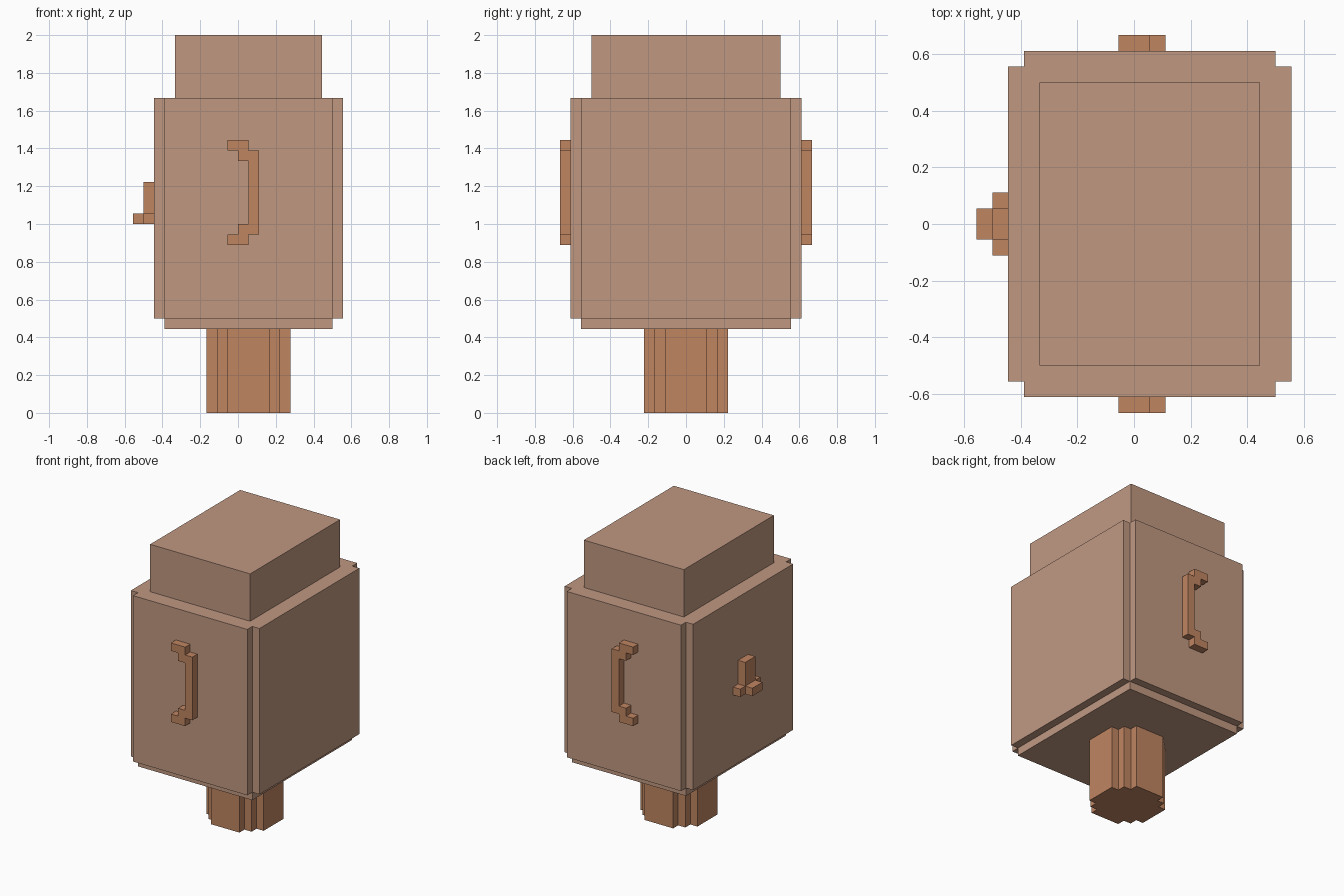
import bpy, bmesh
from mathutils import Vector

if "Cube" in bpy.data.objects:
    bpy.data.objects.remove(bpy.data.objects["Cube"])

U = 1 / 18  # one block unit


def material(name, rgb):
    m = bpy.data.materials.new(name)
    m.diffuse_color = (*rgb, 1)
    m.use_nodes = True
    m.node_tree.nodes["Principled BSDF"].inputs["Base Color"].default_value = m.diffuse_color
    return m


PALE = material("pale tan", (0.53, 0.315, 0.222))
WARM = material("warm tan", (0.53, 0.235, 0.121))


def prism(name, outline, axis, start, end, mat):
    """Extrude a 2D outline (block units) along an axis from start to end."""
    def place(a, b):
        p = [a, b]
        p.insert(axis, start)
        return Vector(p) * U
    bm = bmesh.new()
    face = bm.faces.new([bm.verts.new(place(a, b)) for a, b in outline])
    out = bmesh.ops.extrude_face_region(bm, geom=[face])["geom"]
    shift = Vector((0, 0, 0))
    shift[axis] = (end - start) * U
    bmesh.ops.translate(bm, vec=shift,
                        verts=[g for g in out if isinstance(g, bmesh.types.BMVert)])
    # keep a closed solid: the base cap may be removed by the extrusion
    holes = [e for e in bm.edges if e.is_boundary]
    if holes:
        bmesh.ops.holes_fill(bm, edges=holes, sides=0)
    bmesh.ops.recalc_face_normals(bm, faces=bm.faces[:])
    me = bpy.data.meshes.new(name)
    bm.to_mesh(me)
    bm.free()
    me.materials.append(mat)
    ob = bpy.data.objects.new(name, me)
    bpy.context.collection.objects.link(ob)
    return ob


def rect(a0, b0, a1, b1):
    return [(a0, b0), (a1, b0), (a1, b1), (a0, b1)]


def stepped(cx, corner):
    """Four-way symmetric stepped outline from its first-quadrant corner points."""
    q = corner
    pts = q + [(-x, y) for x, y in reversed(q)]
    pts += [(-x, -y) for x, y in q] + [(x, -y) for x, y in reversed(q)]
    return [(x + cx, y) for x, y in pts]


# Neck: blocky cylinder
prism("neck", stepped(1, [(4, 2), (3, 2), (3, 3), (2, 3), (2, 4)]), 2, 0, 8, WARM)

# Head: chin slab, notched main block, crown
prism("chin", rect(-7, -10, 9, 10), 2, 8, 9, PALE)
prism("head", stepped(1, [(9, 10), (8, 10), (8, 11)]), 2, 9, 30, PALE)
prism("crown", rect(-6, -9, 8, 9), 2, 30, 36, PALE)

# Ears: bracket-shaped ridges on both sides
half = [(1, 0), (1, 3), (0, 3), (0, 4), (-1, 4), (-1, 5), (1, 5), (1, 4), (2, 4), (2, 0)]
upper = half[1:-1]
ear = [(x, 21 + z) for x, z in upper] + [(x, 21 - z) for x, z in reversed(upper)]
for side, name in ((-1, "front_ear"), (1, "back_ear")):
    prism(name, ear, 1, 11 * side, 12 * side, WARM)

# Nose: bridge with nostrils, and tip
prism("nose_bridge", [(-2, 18), (2, 18), (2, 19), (1, 19), (1, 22), (-1, 22),
                      (-1, 19), (-2, 19)], 0, -9, -8, WARM)
prism("nose_tip", rect(-1, 18, 1, 19), 0, -10, -9, WARM)
